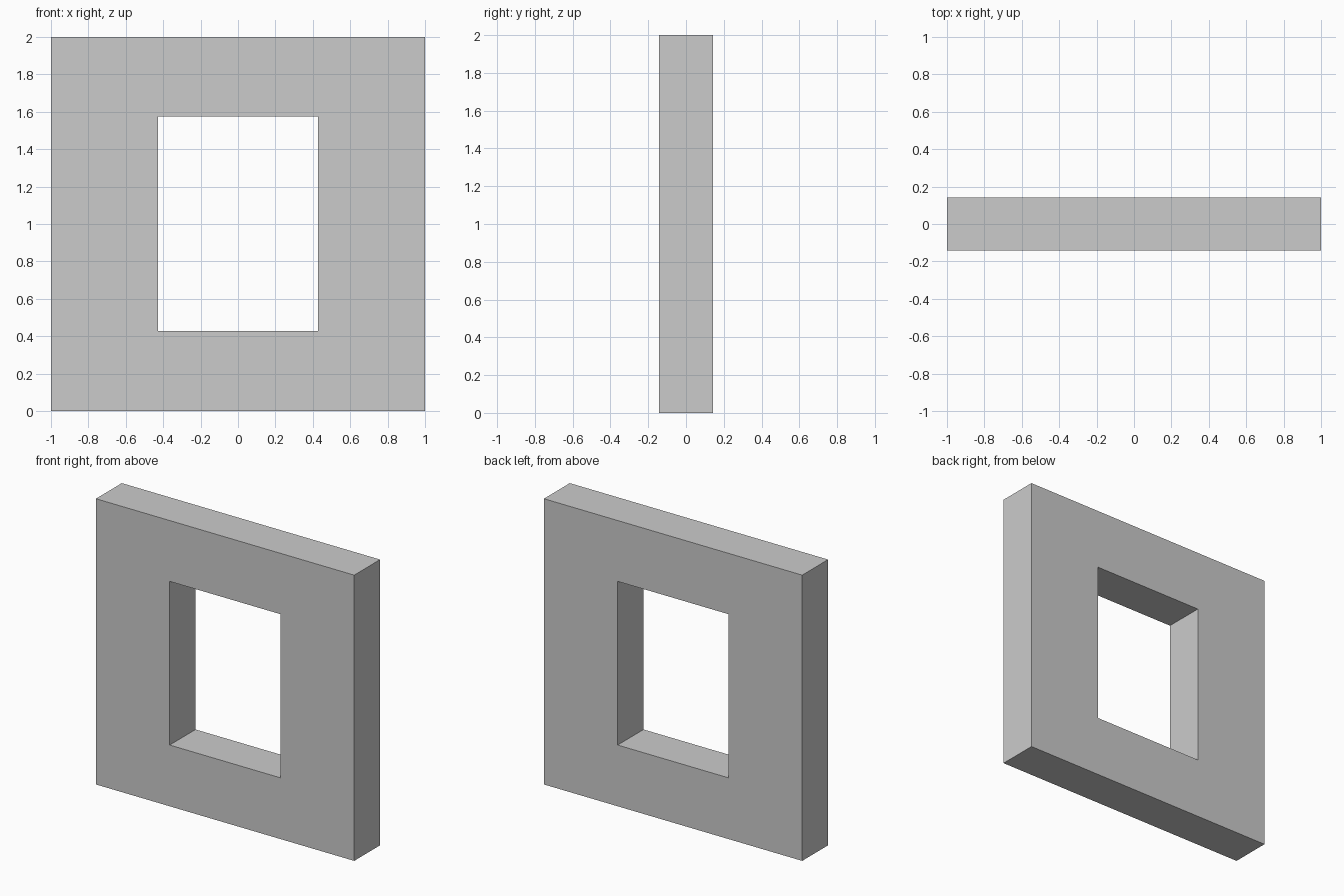
import bpy, bmesh

if "Cube" in bpy.data.objects:
    bpy.data.objects.remove(bpy.data.objects["Cube"])

HALF_DEPTH = 1 / 7


def rect(bm, half_width, bottom, top):
    """Rectangle of vertices on the front plane."""
    return [bm.verts.new((x, -HALF_DEPTH, z)) for x, z in (
        (-half_width, bottom), (half_width, bottom),
        (half_width, top), (-half_width, top))]


# Wall panel with a window opening: mitred front ring, extruded to the back
bm = bmesh.new()
outer = rect(bm, 1.0, 0.0, 2.0)
inner = rect(bm, 3 / 7, 3 / 7, 1.574)
ring = []
for i in range(4):
    j = (i + 1) % 4
    ring.append(bm.faces.new((outer[i], outer[j], inner[j], inner[i])))

back = bmesh.ops.extrude_face_region(bm, geom=ring, use_keep_orig=True)
back_verts = [g for g in back["geom"] if isinstance(g, bmesh.types.BMVert)]
bmesh.ops.translate(bm, verts=back_verts, vec=(0, 2 * HALF_DEPTH, 0))
bmesh.ops.recalc_face_normals(bm, faces=bm.faces)

mesh = bpy.data.meshes.new("window_wall")
bm.to_mesh(mesh)
bm.free()
bpy.context.collection.objects.link(bpy.data.objects.new("window_wall", mesh))
